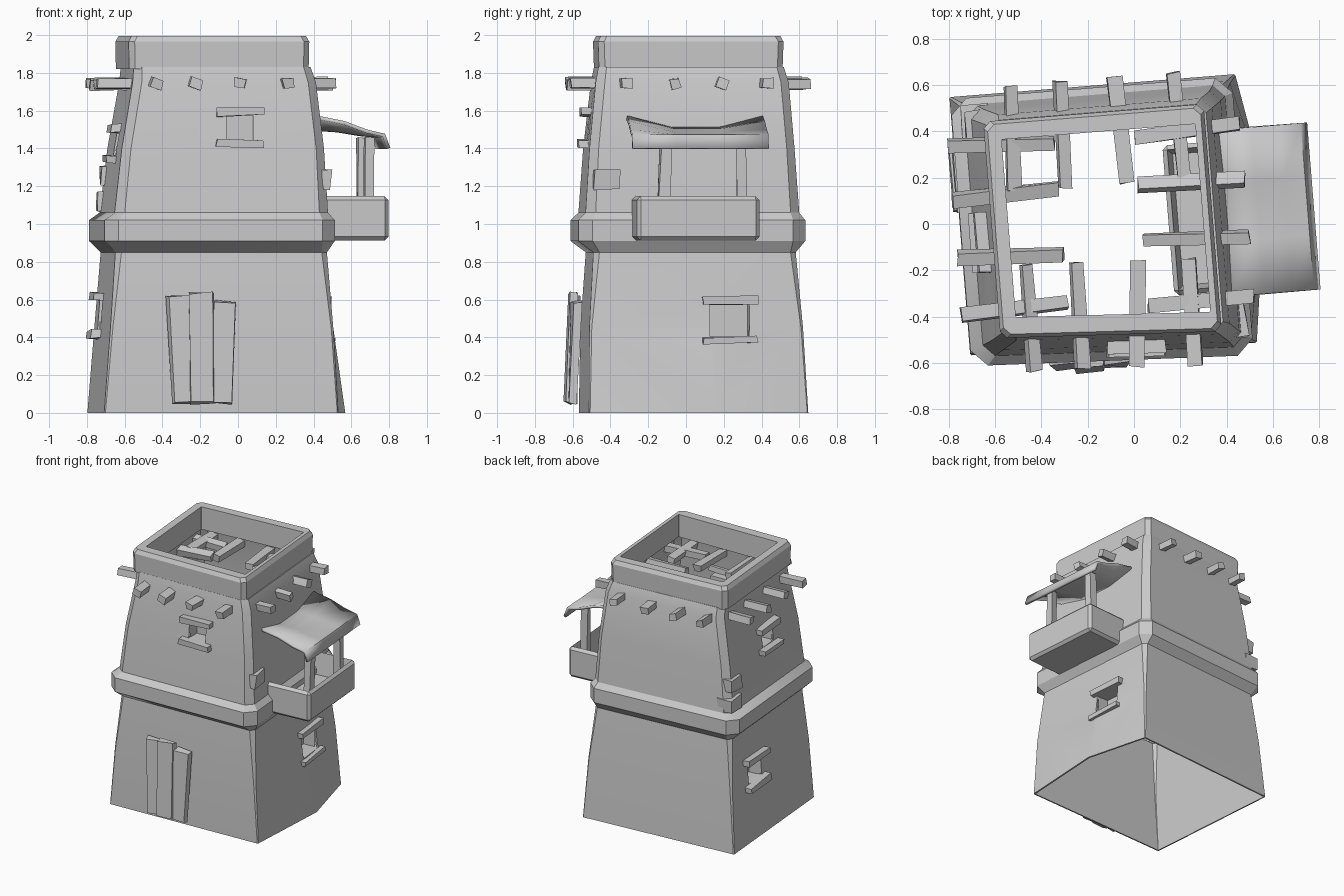
import bpy, bmesh, math, random
from mathutils import Matrix, Vector

if "Cube" in bpy.data.objects:
    bpy.data.objects.remove(bpy.data.objects["Cube"])

random.seed(4)
TILT = math.radians(4.6)          # whole tower is turned slightly
SKEW = .045                       # front right corner is pulled forward
# z, centre x, centre y, half x, half y, corner chamfer
LEVELS = [
    (0.00, -.135, .04, .620, .560, .006),
    (0.45, -.130, .03, .590, .545, .012),
    (0.85, -.130, .025, .560, .515, .03),
    (0.91, -.140, .01, .610, .580, .07),
    (1.02, -.140, .01, .610, .580, .07),
    (1.06, -.130, .015, .565, .545, .05),
    (1.40, -.120, .015, .535, .522, .045),
    (1.75, -.110, .02, .485, .490, .045),
    (1.83, -.120, .015, .468, .470, .04),
]
ANG = {'front': 0, 'right': 90, 'back': 180, 'left': 270}


def select(ob):
    bpy.ops.object.select_all(action='DESELECT')
    ob.select_set(True)
    bpy.context.view_layer.objects.active = ob


def new_obj(name, bm, smooth=None):
    bmesh.ops.recalc_face_normals(bm, faces=bm.faces)
    me = bpy.data.meshes.new(name)
    bm.to_mesh(me)
    bm.free()
    ob = bpy.data.objects.new(name, me)
    bpy.context.collection.objects.link(ob)
    if smooth:
        select(ob)
        bpy.ops.object.shade_smooth_by_angle(angle=math.radians(smooth))
    return ob


def ring(z, cx, cy, hx, hy, c, bump=0):
    pts = [(hx, -hy + c), (hx + bump, .06), (hx, hy - c), (hx - c, hy), (-hx + c, hy),
           (-hx, hy - c), (-hx, -hy + c), (-hx + c, -hy), (hx - c, -hy)]
    r = Matrix.Rotation(TILT, 3, 'Z')
    return [r @ Vector((x, y - (SKEW if x > 0 and y < 0 else 0), 0)) + Vector((cx, cy, z))
            for x, y in pts]


def loft(name, rings, wrap=False, smooth=None):
    bm = bmesh.new()
    vs = [[bm.verts.new(p) for p in r] for r in rings]
    pairs = list(zip(vs, vs[1:])) + ([(vs[-1], vs[0])] if wrap else [])
    for a, b in pairs:
        for i in range(len(a)):
            j = (i + 1) % len(a)
            bm.faces.new((a[i], a[j], b[j], b[i]))
    return new_obj(name, bm, smooth)


def wall(side, w, z):
    """Matrix on a wall at world coordinate w along it; local -y points out."""
    for a, b in zip(LEVELS, LEVELS[1:]):
        if a[0] <= z <= b[0]:
            t = (z - a[0]) / (b[0] - a[0])
            cx, cy, hx, hy = [p + (q - p) * t for p, q in zip(a[1:5], b[1:5])]
            break
    k = 0 if side in ('front', 'back') else 1
    half, turn = (hx if k else hy), TILT
    if side == 'front':
        half, turn = half + SKEW / 2, TILT / 2
    r = Matrix.Rotation(math.radians(ANG[side]) + turn, 4, 'Z')
    base = Vector((cx, cy, z)) + r @ Vector((0, -half, 0))
    along = r @ Vector((1, 0, 0))
    return Matrix.Translation(base + along * ((w - base[k]) / along[k])) @ r


def box(name, size, mat, offset=(0, 0, 0), jitter=0, open_front=False):
    bm = bmesh.new()
    bmesh.ops.create_cube(bm, size=1)
    if open_front:
        bm.normal_update()
        bmesh.ops.delete(bm, geom=[f for f in bm.faces if f.normal.y < -.9], context='FACES')
    for v in bm.verts:
        v.co = Vector([c * s + o + random.uniform(-jitter, jitter)
                       for c, s, o in zip(v.co, size, offset)])
    bm.transform(mat)
    return new_obj(name, bm)


def roll(deg, axis='Y'):
    return Matrix.Rotation(math.radians(deg), 4, axis)


# Main hollow tower body, open at top and bottom
body = loft('tower_body', [ring(*l, bump=(.09, .015)[i] if i < 2 else 0)
                           for i, l in enumerate(LEVELS)])
sol = body.modifiers.new('thickness', 'SOLIDIFY')
sol.thickness, sol.offset = .012, -1

# Windows: cut opening, recess, lintel and sill
cutters = []
for name, side, w, z, width, height, lw in [
        ('front_window', 'front', .01, 1.51, .14, .13, .25),
        ('right_window', 'right', .23, .49, .21, .17, .29),
        ('left_low_window', 'left', .2, .515, .18, .16, .29),
        ('left_high_window', 'left', -.08, 1.425, .15, .12, .26)]:
    m = wall(side, w, z)
    cutters.append(box(name + '_cutter', (width, .2, height), m))
    b = body.modifiers.new(name, 'BOOLEAN')
    b.operation, b.object, b.solver = 'DIFFERENCE', cutters[-1], 'EXACT'
    box(name + '_recess', (width, .09, height), m, (0, .055, 0), open_front=True)
    for part, s in (('lintel', 1), ('sill', -1)):
        zz = z + s * (height / 2 + .02)
        box(name + '_' + part, (lw, .085, .042), wall(side, w, zz) @ roll(random.uniform(-3, 3)),
            (0, -.01, 0), jitter=.006)

# Apply the cuts, then smooth the finished shell
select(body)
for mod in list(body.modifiers):
    bpy.ops.object.modifier_apply(modifier=mod.name)
for c in cutters:
    bpy.data.objects.remove(c)
bpy.ops.object.shade_smooth_by_angle(angle=math.radians(28))

# Parapet ring around the roof
P = (-.138, .012)
loft('parapet', [ring(1.82, *P, .475, .465, .03), ring(1.965, *P, .478, .47, .03),
                 ring(1.995, *P, .462, .455, .03), ring(1.995, -.123, .015, .42, .385, .004),
                 ring(1.82, -.123, .015, .42, .385, .004)], wrap=True, smooth=20)

# Roof beams poking through every wall
OUT = {'front': .13, 'back': .12, 'left': .18, 'right': .115}
for side, spots in {'front': (-.44, -.23, .01, .26), 'back': (-.53, -.31, -.07, .18),
                    'left': (-.37, -.14, .12, .34), 'right': (-.32, -.06, .19, .42)}.items():
    for i, w in enumerate(spots):
        m = wall(side, w, 1.745) @ roll(random.uniform(-22, 22)) @ roll(random.uniform(-4, 4), 'Z')
        box(f'{side}_beam_{i + 1}', (.058, .46, .05), m, (0, .23 - OUT[side], 0), jitter=.006)

# Loose bricks standing out of the wall
for i, (side, w, z) in enumerate([('right', -.42, 1.235), ('left', .42, 1.26), ('left', .44, 1.12)]):
    box(f'brick_{i + 1}', (.14, .12, .1), wall(side, w, z), (0, .035, 0), jitter=.008)

# Door planks
for i, (x, w, top, lean, out) in enumerate([(-.29, .11, .62, -3, .04), (-.195, .13, .63, 0, .06),
                                            (-.085, .11, .59, 2, .045)]):
    m = wall('front', x, .05) @ roll(-2.5, 'X') @ roll(lean)
    box(f'door_plank_{i + 1}', (w, .045, top - .05), m, (0, -out - .02, (top - .05) / 2), jitter=.01)

# Balcony trough with open top
rot = Matrix.Translation((.455, .04, 0)) @ Matrix.Rotation(TILT, 4, 'Z')
bm = bmesh.new()
bmesh.ops.create_cube(bm, size=1)
bmesh.ops.scale(bm, vec=(.625, .65, .235), verts=bm.verts)
bmesh.ops.bevel(bm, geom=bm.edges[:], offset=.02, segments=1, affect='EDGES')
bm.normal_update()
top = max(bm.faces, key=lambda f: f.calc_center_median().z)
bmesh.ops.inset_region(bm, faces=[top], thickness=.03)
bmesh.ops.translate(bm, vec=(0, 0, -.17), verts=top.verts)
bm.transform(rot @ Matrix.Translation((.005, 0, 1.03)))
new_obj('balcony', bm)

# Posts holding the awning
for i, y in enumerate((-.235, .24)):
    box(f'awning_post_{i + 1}', (.055, .055, .5), rot @ roll(-2 + 3 * i, 'X'),
        (.225, y + .02, 1.2), jitter=.007)

# Sagging cloth awning with a front lip
bm = bmesh.new()
profile = [(-.07, 1.505, .06), (.08, 1.495, .04), (.20, 1.475, .015), (.29, 1.465, .005), (.315, 1.40, 0)]
rows = [[bm.verts.new((x, .362 * t + .012, z + (rise if abs(t) == 1 else 0)))
         for t in (-1, -.35, .35, 1)] for x, z, rise in profile]
for a, b in zip(rows, rows[1:]):
    for j in range(3):
        bm.faces.new((a[j], b[j], b[j + 1], a[j + 1]))
bm.transform(rot)
awning = new_obj('awning', bm, 25)
s = awning.modifiers.new('thickness', 'SOLIDIFY')
s.thickness, s.offset = .02, 0
